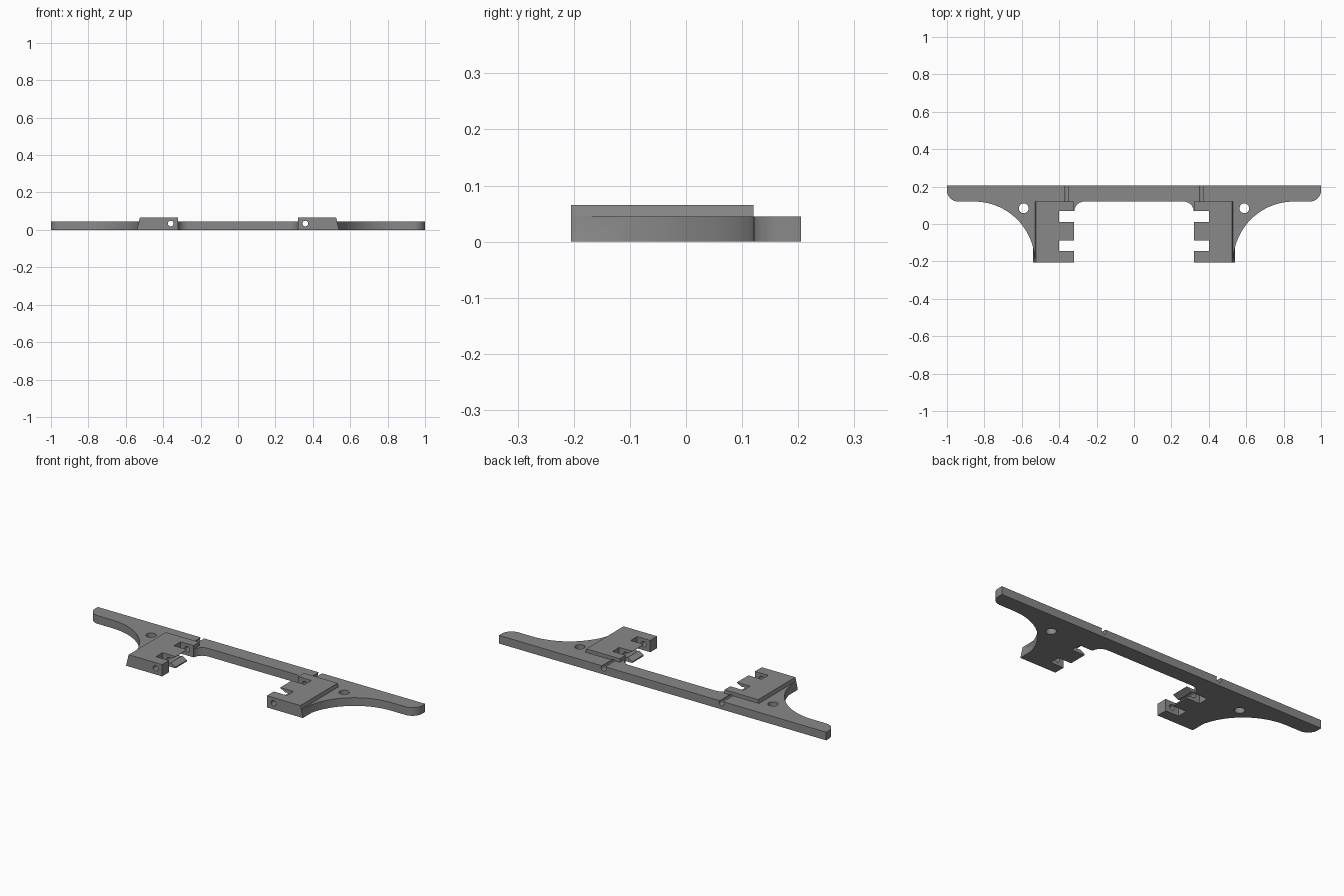
import bpy, math
from mathutils import Vector

if "Cube" in bpy.data.objects:
    bpy.data.objects.remove(bpy.data.objects["Cube"])

grey = bpy.data.materials.new("mid grey")
grey.diffuse_color = (0.25, 0.25, 0.25, 1)
grey.use_nodes = True
grey.node_tree.nodes["Principled BSDF"].inputs["Base Color"].default_value = grey.diffuse_color


def prism(name, pts, a, b):
    """Extrude a closed profile between the vectors a and b."""
    n = len(pts)
    verts = [Vector(p) + Vector(a) for p in pts] + [Vector(p) + Vector(b) for p in pts]
    faces = [list(range(n))[::-1], list(range(n, 2 * n))]
    faces += [[i, (i + 1) % n, n + (i + 1) % n, n + i] for i in range(n)]
    me = bpy.data.meshes.new(name)
    me.from_pydata(verts, [], faces)
    ob = bpy.data.objects.new(name, me)
    bpy.context.collection.objects.link(ob)
    me.materials.append(grey)
    bpy.context.view_layer.objects.active = ob
    bpy.ops.object.mode_set(mode='EDIT')
    bpy.ops.mesh.select_all(action='SELECT')
    bpy.ops.mesh.normals_make_consistent(inside=False)
    bpy.ops.object.mode_set(mode='OBJECT')
    return ob


def arc(cx, cy, r, a0, a1, n):
    return [(cx + r * math.cos(math.radians(a0 + (a1 - a0) * i / n)),
             cy + r * math.sin(math.radians(a0 + (a1 - a0) * i / n))) for i in range(n + 1)]


def combine(target, tool, op):
    mod = target.modifiers.new(op, 'BOOLEAN')
    mod.operation, mod.solver, mod.object = op, 'EXACT', tool
    bpy.context.view_layer.objects.active = target
    bpy.ops.object.modifier_apply(modifier=mod.name)
    bpy.data.objects.remove(tool)


def box(x0, x1, y0, y1, z0, z1):
    return prism("cutter", [(x0, y0, 0), (x1, y0, 0), (x1, y1, 0), (x0, y1, 0)],
                 (0, 0, z0), (0, 0, z1))


# Flat plate: long bar, curved gussets and two legs
half = [(1, 0.205)] + arc(0.94, 0.18, 0.06, 0, -90, 8)
half += arc(0.855, -0.205, 0.325, 90, 180, 32)
half += [(0.32, -0.205)] + arc(0.265, 0.065, 0.055, 0, 90, 8)
outline = half + [(-x, y) for x, y in reversed(half)]
plate = prism("mounting_bracket", [(x, y, 0) for x, y in outline], (0, 0, 0), (0, 0, 0.045))

for s in (1, -1):
    # Raised clamp block with a sloping outer side
    block = prism("clamp_block", [(s * x, 0, z) for x, z in
                  ((0.32, 0), (0.54, 0), (0.525, 0.065), (0.32, 0.065))],
                  (0, -0.205, 0), (0, 0.12, 0))
    combine(plate, block, 'UNION')
    # Notches between the teeth
    for y0, y1 in ((-0.145, -0.088), (0.012, 0.07)):
        combine(plate, box(s * 0.2, s * 0.4, y0, y1, -0.1, 0.2), 'DIFFERENCE')
    # V groove across the middle tooth
    vee = prism("vee_cutter", [(s * x, 0, z) for x, z in
                ((0.31, 0.002), (0.37, 0.035), (0.31, 0.068))],
                (0, -0.11, 0), (0, 0.03, 0))
    combine(plate, vee, 'DIFFERENCE')
    # Long rod hole and vertical screw hole
    rod = prism("rod_cutter", [(x, 0, z) for x, z in arc(s * 0.36, 0.034, 0.015, 0, 345, 23)],
                (0, -0.3, 0), (0, 0.3, 0))
    combine(plate, rod, 'DIFFERENCE')
    screw = prism("screw_cutter", [(x, y, 0) for x, y in arc(s * 0.59, 0.084, 0.026, 0, 348.75, 31)],
                  (0, 0, -0.1), (0, 0, 0.2))
    combine(plate, screw, 'DIFFERENCE')

# Smooth the curved walls, keep edges crisp
plate.select_set(True)
bpy.context.view_layer.objects.active = plate
bpy.ops.object.shade_smooth_by_angle(angle=math.radians(25))
